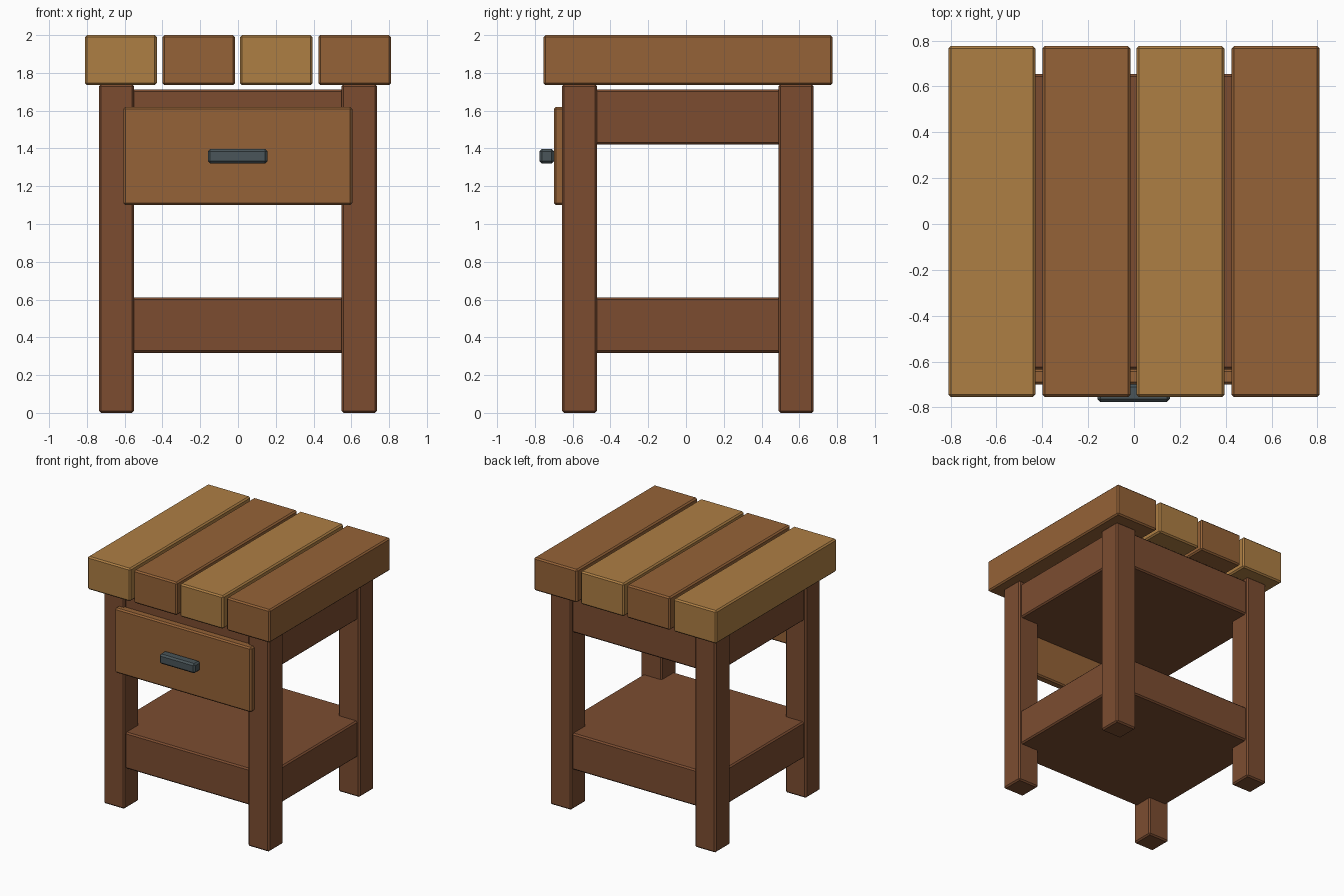
import bpy

if "Cube" in bpy.data.objects:
    bpy.data.objects.remove(bpy.data.objects["Cube"])


def material(name, rgb):
    m = bpy.data.materials.new(name)
    m.diffuse_color = (*rgb, 1)
    m.use_nodes = True
    m.node_tree.nodes["Principled BSDF"].inputs["Base Color"].default_value = m.diffuse_color
    return m


light = material("light_wood", (0.42, 0.21, 0.057))
mid = material("mid_wood", (0.30, 0.123, 0.038))
dark = material("dark_wood", (0.20, 0.073, 0.03))
metal = material("dark_metal", (0.067, 0.09, 0.10))


def block(name, x, y, z, mat, bevel=0.011):
    """Chamfered box given by its (min, max) range on each axis."""
    ranges = (x, y, z)
    bpy.ops.mesh.primitive_cube_add(size=1, location=[(a + b) / 2 for a, b in ranges])
    ob = bpy.context.object
    ob.name = name
    ob.scale = [b - a for a, b in ranges]
    bpy.ops.object.transform_apply(location=False, rotation=False, scale=True)
    mod = ob.modifiers.new("chamfer", "BEVEL")
    mod.width = bevel
    mod.segments = 1
    ob.data.materials.append(mat)
    return ob


# Table top planks, alternating wood tones
for i, x in enumerate([(-0.81, -0.43), (-0.40, -0.015), (0.01, 0.395), (0.425, 0.81)]):
    block(f"top_plank_{i + 1}", x, (-0.755, 0.776), (1.735, 2.0), mid if i % 2 else light)

# Four legs
for side, x in (("left", (-0.735, -0.55)), ("right", (0.547, 0.735))):
    for end, y in (("front", (-0.657, -0.472)), ("back", (0.49, 0.676))):
        block(f"{end}_{side}_leg", x, y, (0.0, 1.74), dark)

# Solid apron and lower shelf, slightly inset from the leg faces
for name, z in (("apron", (1.42, 1.713)), ("lower_shelf", (0.318, 0.61))):
    block(name, (-0.715, 0.715), (-0.635, 0.655), z, dark)

# Drawer front and handle
block("drawer_front", (-0.607, 0.605), (-0.70, -0.632), (1.10, 1.62), mid)
block("drawer_handle", (-0.16, 0.157), (-0.776, -0.698), (1.32, 1.398), metal, 0.013)
